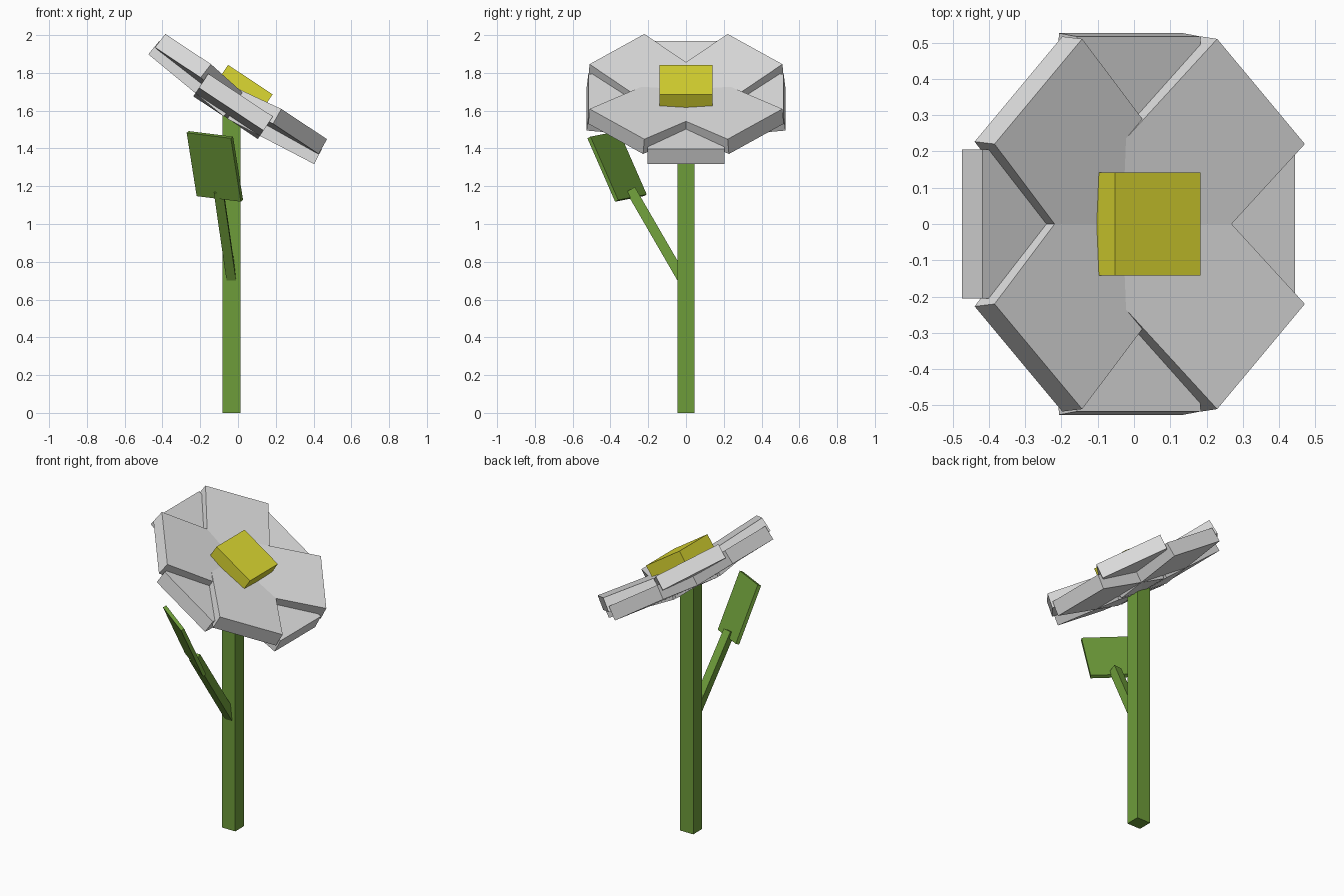
import bpy, bmesh, math
from mathutils import Matrix, Vector

if "Cube" in bpy.data.objects:
    bpy.data.objects.remove(bpy.data.objects["Cube"])


def material(name, rgb):
    m = bpy.data.materials.new(name)
    m.diffuse_color = (*rgb, 1)
    m.use_nodes = True
    m.node_tree.nodes["Principled BSDF"].inputs["Base Color"].default_value = m.diffuse_color
    return m


WHITE = material("petal_white", (0.75, 0.75, 0.75))
YELLOW = material("centre_yellow", (0.72, 0.69, 0.032))
GREEN = material("stem_green", (0.155, 0.335, 0.042))


def box(name, size, matrix, mat):
    """Box of the given size, centred on the matrix origin."""
    bm = bmesh.new()
    bmesh.ops.create_cube(bm, size=1, matrix=Matrix.Diagonal((*size, 1)))
    me = bpy.data.meshes.new(name)
    bm.to_mesh(me)
    bm.free()
    me.materials.append(mat)
    ob = bpy.data.objects.new(name, me)
    ob.matrix_world = matrix
    bpy.context.collection.objects.link(ob)
    return ob


def frame(origin, x, y):
    """Matrix with its x axis along x and y axis close to y."""
    x = Vector(x).normalized()
    z = x.cross(Vector(y)).normalized()
    m = Matrix((x, z.cross(x), z)).transposed().to_4x4()
    m.translation = origin
    return m


# Stem
box("stem", (0.095, 0.09, 1.63), Matrix.Translation((-0.0355, 0, 0.815)), GREEN)

# Leaf stalk, running from inside the stem to the leaf
a, b = Vector((-0.035, -0.02, 0.71)), Vector((-0.103, -0.292, 1.18))
box("leaf_stalk", ((b - a).length, 0.05, 0.053),
    frame((a + b) / 2, b - a, (1, 0, 0)), GREEN)

# Leaf blade
box("leaf_blade", (0.28, 0.37, 0.022),
    frame((-0.1225, -0.365, 1.305), (0.24, -0.155, -0.03), (0.045, 0.155, -0.34)), GREEN)

# Tilted flower head: origin level with the tips of the lower petals
head = Matrix.Translation((0.0135, 0, 1.6825)) @ Matrix.Rotation(math.radians(33.5), 4, 'Y')

# Eight petals, each rising slightly outwards; the diagonal ones lie on top
T, R, CUP = 0.09, 0.517, math.radians(-6)
for i in range(8):
    top = 0.0 if i % 2 == 0 else (0.058 if i in (1, 7) else 0.050)
    m = (head @ Matrix.Rotation(math.radians(45 * i), 4, 'Z')
         @ Matrix.Translation((R, 0, top)) @ Matrix.Rotation(CUP, 4, 'Y')
         @ Matrix.Translation((-R / 2, 0, -T / 2)))
    box(f"petal_{i + 1}", (R, 0.41, T), m, WHITE)

# Flower centre
box("flower_centre", (0.283, 0.283, 0.12), head @ Matrix.Translation((-0.002, 0, 0.037)), YELLOW)
